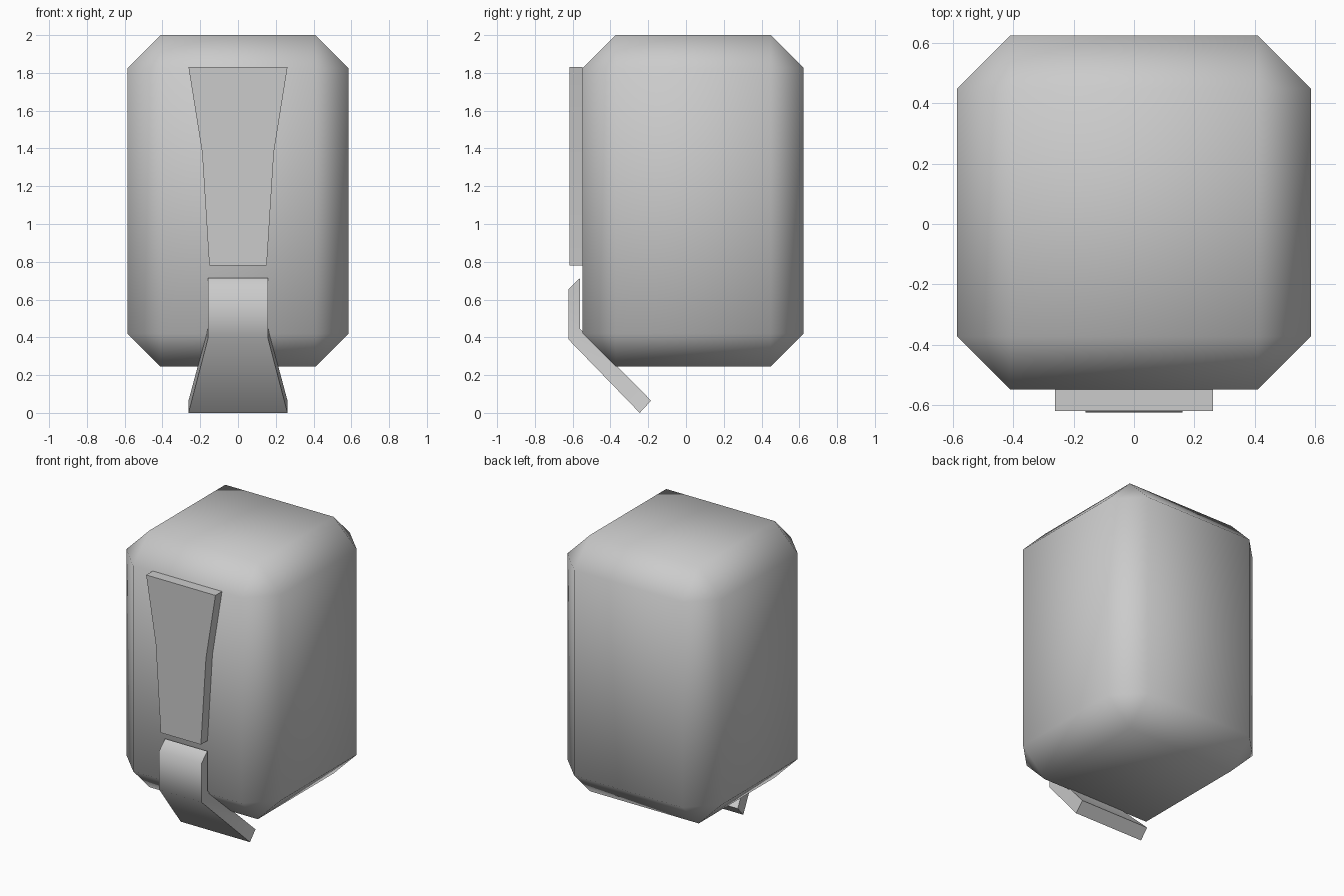
import bpy, bmesh, math

if "Cube" in bpy.data.objects:
    bpy.data.objects.remove(bpy.data.objects["Cube"])


def finish(name, bm, angle):
    bmesh.ops.recalc_face_normals(bm, faces=bm.faces)
    me = bpy.data.meshes.new(name)
    bm.to_mesh(me)
    bm.free()
    ob = bpy.data.objects.new(name, me)
    bpy.context.collection.objects.link(ob)
    bpy.ops.object.select_all(action='DESELECT')
    ob.select_set(True)
    bpy.context.view_layer.objects.active = ob
    bpy.ops.object.shade_smooth_by_angle(angle=math.radians(angle))
    return ob


def strip(name, sections, angle):
    """Loft a bar through (half width, front (y, z), back (y, z)) sections."""
    bm = bmesh.new()
    rings = []
    for w, f, b in sections:
        pts = [(-w, *f), (w, *f), (w, *b), (-w, *b)]
        rings.append([bm.verts.new(p) for p in pts])
    for a, b in zip(rings, rings[1:]):
        for i in range(4):
            j = (i + 1) % 4
            bm.faces.new((a[i], a[j], b[j], b[i]))
    bm.faces.new(rings[0])
    bm.faces.new(rings[-1])
    return finish(name, bm, angle)


# Main body: box with every edge chamfered, fully smooth shaded
bm = bmesh.new()
bmesh.ops.create_cube(bm, size=1)
for v in bm.verts:
    v.co.x *= 1.17
    v.co.y = v.co.y * 1.17 + 0.038
    v.co.z = v.co.z * 1.755 + 1.1225
bmesh.ops.bevel(bm, geom=bm.edges[:], offset=0.175, offset_type='OFFSET',
                segments=1, affect='EDGES')
finish("body", bm, 180)

# Upper tapered strip on the front face
strip("upper_strip", [(w, (-0.618, z), (-0.547, z))
                      for w, z in ((0.262, 1.83), (0.19, 1.38), (0.152, 0.78))], 30)

# Lower strip: bends back under the body and flares out
strip("lower_strip", [
    (0.16, (-0.623, 0.655), (-0.56, 0.715)),
    (0.16, (-0.623, 0.39), (-0.56, 0.445)),
    (0.262, (-0.245, 0.0), (-0.185, 0.065)),
], 50)
